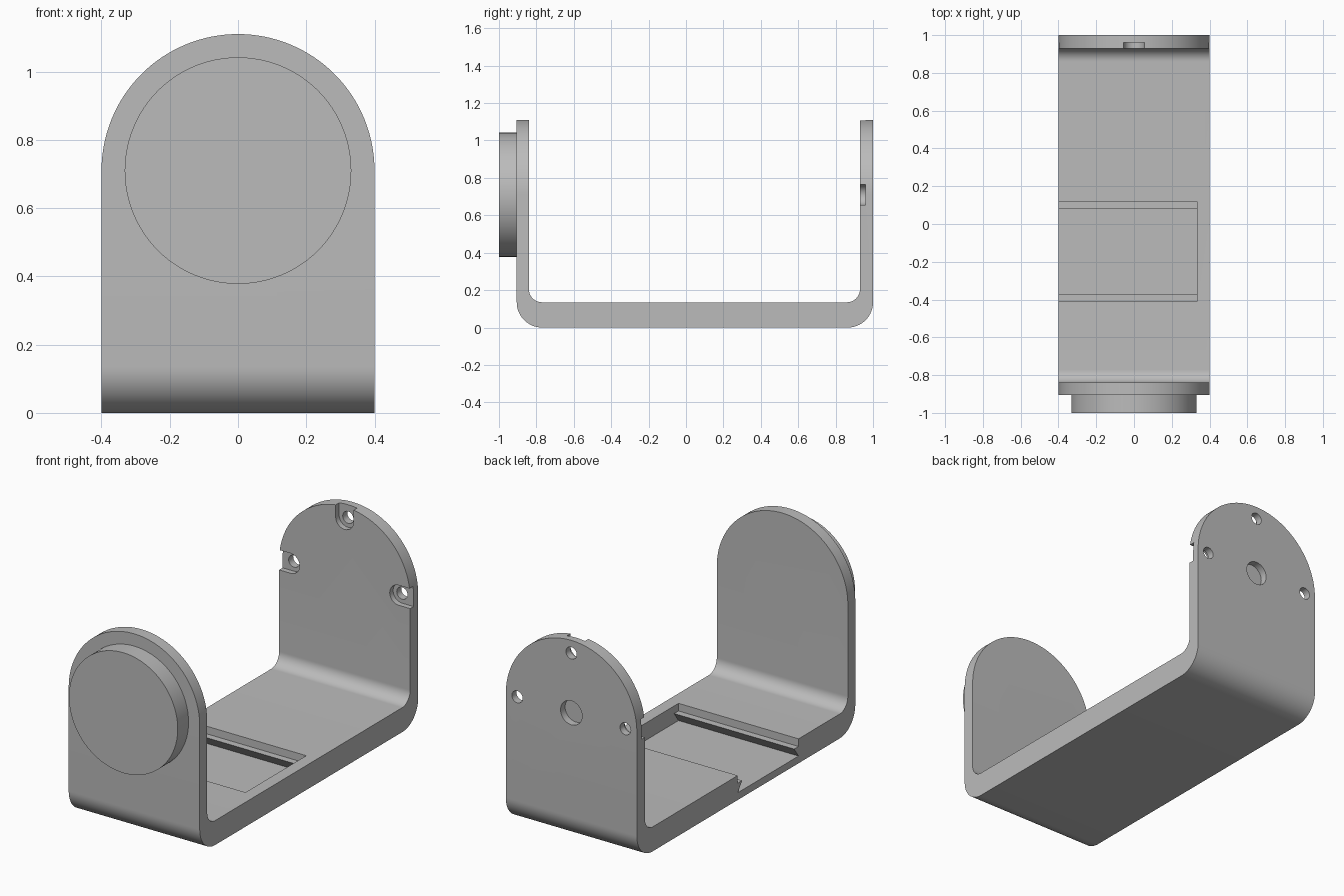
import bpy
import bmesh
from math import sin, cos, pi, radians
from mathutils import Vector

cube = bpy.data.objects.get("Cube")
if cube:
    bpy.data.objects.remove(cube, do_unlink=True)

grey = bpy.data.materials.new("plain_grey")
grey.use_nodes = True
grey.diffuse_color = (0.5, 0.5, 0.5, 1)
grey.node_tree.nodes["Principled BSDF"].inputs["Base Color"].default_value = (0.5, 0.5, 0.5, 1)

HALF_W, PIVOT_Z = 0.4, 0.71
BASE_TOP, TOP_Z = 0.135, 1.11
FRONT, FRONT_IN, BACK_IN, BACK = -0.905, -0.84, 0.93, 1.0


def arc(cu, cv, r, start, end, steps=16):
    """Points of an arc, with angles in degrees."""
    angles = [radians(start + (end - start) * i / steps) for i in range(steps + 1)]
    return [(cu + r * cos(a), cv + r * sin(a)) for a in angles]


def prism(name, outline, axis, lo, hi):
    """Extrude an outline: along x it is (y, z), along y it is (x, z)."""
    def place(u, v, d):
        return (d, u, v) if axis == "x" else (u, d, v)
    bm = bmesh.new()
    face = bm.faces.new([bm.verts.new(place(u, v, lo)) for u, v in outline])
    grown = bmesh.ops.extrude_face_region(bm, geom=[face])
    moved = [g for g in grown["geom"] if isinstance(g, bmesh.types.BMVert)]
    bmesh.ops.translate(bm, verts=moved, vec=Vector(place(0, 0, hi - lo)))
    bmesh.ops.recalc_face_normals(bm, faces=bm.faces)
    mesh = bpy.data.meshes.new(name)
    bm.to_mesh(mesh)
    bm.free()
    mesh.materials.append(grey)
    obj = bpy.data.objects.new(name, mesh)
    bpy.context.collection.objects.link(obj)
    return obj


def disc(name, x, z, r, lo, hi, steps=48):
    return prism(name, arc(x, z, r, 0, 360, steps)[:-1], "y", lo, hi)


def combine(target, tool, operation):
    """Apply a boolean and remove its helper."""
    mod = target.modifiers.new(operation.title(), "BOOLEAN")
    mod.operation, mod.object, mod.solver = operation, tool, "EXACT"
    bpy.context.view_layer.objects.active = target
    bpy.ops.object.modifier_apply(modifier=mod.name)
    bpy.data.objects.remove(tool, do_unlink=True)


# U-shaped bracket: filleted side profile
R_OUT, R_IN = 0.135, 0.07
side = [(FRONT, TOP_Z + 0.1)]
side += arc(FRONT + R_OUT, R_OUT, R_OUT, 180, 270)
side += arc(BACK - R_OUT, R_OUT, R_OUT, 270, 360)
side += [(BACK, TOP_Z + 0.1), (BACK_IN, TOP_Z + 0.1)]
side += arc(BACK_IN - R_IN, BASE_TOP + R_IN, R_IN, 360, 270)
side += arc(FRONT_IN + R_IN, BASE_TOP + R_IN, R_IN, 270, 180)
side += [(FRONT_IN, TOP_Z + 0.1)]
bracket = prism("bracket", side, "x", -0.5, 0.5)

# Round both arm tops and trim the width
arch = [(-HALF_W, -0.1), (HALF_W, -0.1)] + arc(0, PIVOT_Z, HALF_W, 0, 180, 64)
combine(bracket, prism("arch_trim", arch, "y", -1.2, 1.2), "INTERSECT")

# Dovetail pocket in the base, open on the right side
P0, P1, LIP = -0.41, 0.12, 0.038
FLOOR, LEDGE = 0.04, 0.093
pocket = [(P0, FLOOR), (P1, FLOOR), (P1 - LIP, LEDGE), (P1, LEDGE), (P1, 0.2),
          (P0, 0.2), (P0, LEDGE), (P0 + LIP, LEDGE)]
combine(bracket, prism("pocket_cutter", pocket, "x", -0.5, 0.333), "DIFFERENCE")

# Three screw holes in the back arm, each with a slot open to the rim
SCREW_R, SLOT = 0.33, 0.055
for angle in (0, 90, 180):
    a = radians(angle)
    x, z = SCREW_R * cos(a), PIVOT_Z + SCREW_R * sin(a)
    slot = arc(x, z, SLOT, angle + 90, angle + 270)
    slot += [(u + 0.2 * cos(a), v + 0.2 * sin(a)) for u, v in (slot[-1], slot[0])]
    combine(bracket, prism("slot_cutter", slot, "y", BACK_IN - 0.05, BACK_IN + 0.03), "DIFFERENCE")
    combine(bracket, disc("screw_cutter", x, z, 0.033, BACK_IN - 0.05, BACK + 0.05, 32), "DIFFERENCE")

# Blind pivot hole in the outer face of the back arm
combine(bracket, disc("pivot_cutter", 0, PIVOT_Z, 0.066, BACK - 0.04, BACK + 0.05), "DIFFERENCE")

# Round boss on the front arm
boss = disc("front_boss", 0, PIVOT_Z, 0.332, -1.0, FRONT, 96)

for obj in (bracket, boss):
    bpy.ops.object.select_all(action="DESELECT")
    obj.select_set(True)
    bpy.context.view_layer.objects.active = obj
    bpy.ops.object.shade_smooth_by_angle(angle=radians(30))
